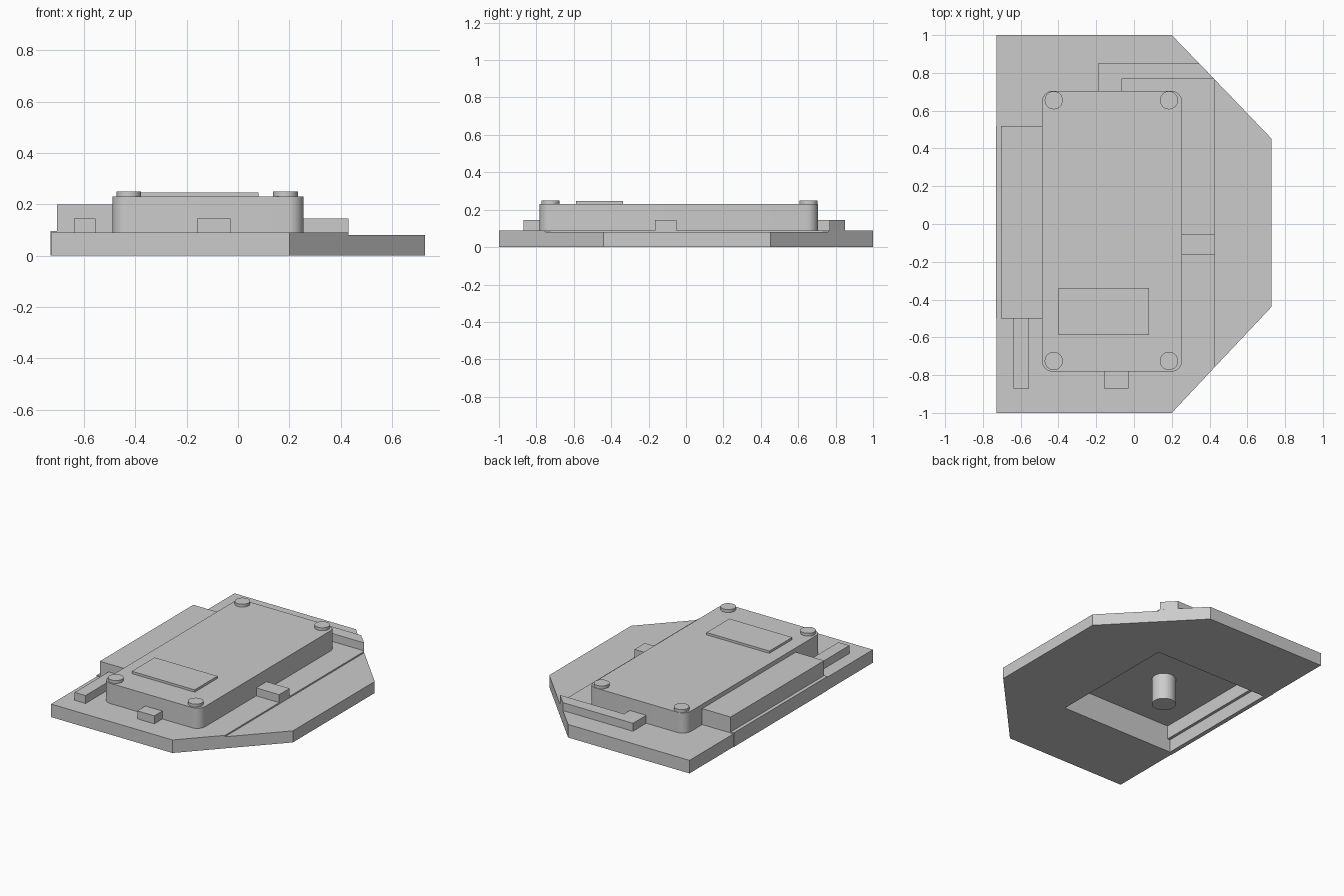
import bpy, bmesh, math

if "Cube" in bpy.data.objects:
    bpy.data.objects.remove(bpy.data.objects["Cube"], do_unlink=True)

GREY = (0.6, 0.6, 0.6, 1)
grey = bpy.data.materials.new("plain_grey")
grey.use_nodes = True
grey.diffuse_color = GREY
grey.node_tree.nodes["Principled BSDF"].inputs["Base Color"].default_value = GREY


def prism(name, outline, z0, z1):
    """Extrude a counter-clockwise outline from z0 up to z1."""
    bm = bmesh.new()
    low = [bm.verts.new((x, y, z0)) for x, y in outline]
    high = [bm.verts.new((x, y, z1)) for x, y in outline]
    bm.faces.new(low[::-1])
    bm.faces.new(high)
    n = len(low)
    for i in range(n):
        j = (i + 1) % n
        bm.faces.new((low[i], low[j], high[j], high[i]))
    mesh = bpy.data.meshes.new(name)
    bm.to_mesh(mesh)
    bm.free()
    mesh.materials.append(grey)
    obj = bpy.data.objects.new(name, mesh)
    bpy.context.collection.objects.link(obj)
    return obj


def box(name, x0, x1, y0, y1, z0, z1):
    return prism(name, [(x0, y0), (x1, y0), (x1, y1), (x0, y1)], z0, z1)


def arc(cx, cy, r, start, sweep, steps):
    return [(cx + r * math.cos(start + sweep * i / steps),
             cy + r * math.sin(start + sweep * i / steps)) for i in range(steps + 1)]


def cylinder(name, cx, cy, r, z0, z1):
    return smooth(prism(name, arc(cx, cy, r, 0, math.tau, 32)[:-1], z0, z1))


def rounded(x0, x1, y0, y1, r):
    q = math.pi / 2
    centres = [(x1 - r, y1 - r), (x0 + r, y1 - r), (x0 + r, y0 + r), (x1 - r, y0 + r)]
    return [p for k, c in enumerate(centres) for p in arc(*c, r, k * q, q, 8)]


def smooth(obj):
    bpy.ops.object.select_all(action='DESELECT')
    obj.select_set(True)
    bpy.context.view_layer.objects.active = obj
    bpy.ops.object.shade_smooth_by_angle(angle=math.radians(30))
    return obj


def cut(obj, cutter):
    mod = obj.modifiers.new("pocket", 'BOOLEAN')
    mod.operation = 'DIFFERENCE'
    mod.solver = 'EXACT'
    mod.object = cutter
    bpy.context.view_layer.objects.active = obj
    bpy.ops.object.modifier_apply(modifier=mod.name)


BASE = 0.09    # top of the main plate
TAB = 0.145    # top of the small tabs

# Base plate with its slightly lower outer flange
base = prism("base_plate", [(-0.727, -1), (0.2, -1), (0.43, -0.755), (0.43, 0.762),
                            (0.2, 1), (-0.727, 1)], 0, BASE)
prism("lower_flange", [(0.43, -0.755), (0.727, -0.44), (0.727, 0.453), (0.43, 0.762)], 0, 0.08)

# Main housing and side housing
housing = prism("main_housing", rounded(-0.488, 0.255, -0.782, 0.705, 0.06), BASE, 0.23)
side = box("side_housing", -0.705, -0.488, -0.5, 0.52, BASE, 0.2)
box("side_ledge", -0.73, -0.705, -0.5, 0.52, 0, 0.097)

# Pocket in the underside
lower = box("lower_pocket_cutter", -0.7, 0.18, -0.475, 0.46, -0.1, 0.12)
upper = box("upper_pocket_cutter", -0.68, 0.18, -0.475, 0.46, 0.05, 0.185)
cut(base, lower)
cut(housing, upper)
cut(side, upper)
for cutter in (lower, upper):
    bpy.data.objects.remove(cutter, do_unlink=True)
smooth(housing)
cylinder("centre_post", -0.275, -0.03, 0.077, 0, 0.19)

# Label plate and corner screws on the housing
box("label_plate", -0.4, 0.08, -0.587, -0.338, 0.23, 0.246)
for x, xn in ((-0.425, "right"), (0.185, "left")):
    for y, yn in ((-0.725, "front"), (0.655, "back")):
        cylinder(f"{yn}_{xn}_screw", x, y, 0.048, 0.23, 0.25)

# Tabs and rails around the housing
box("front_tab", -0.16, -0.03, -0.87, -0.782, BASE, TAB)
box("side_tab", 0.255, 0.43, -0.165, -0.052, BASE, TAB)
box("front_rail", -0.638, -0.555, -0.87, -0.5, BASE, TAB)
prism("back_rail", [(-0.19, 0.705), (-0.065, 0.705), (-0.065, 0.768), (0.425, 0.768),
                    (0.345, 0.85), (-0.19, 0.85)], BASE, TAB)
